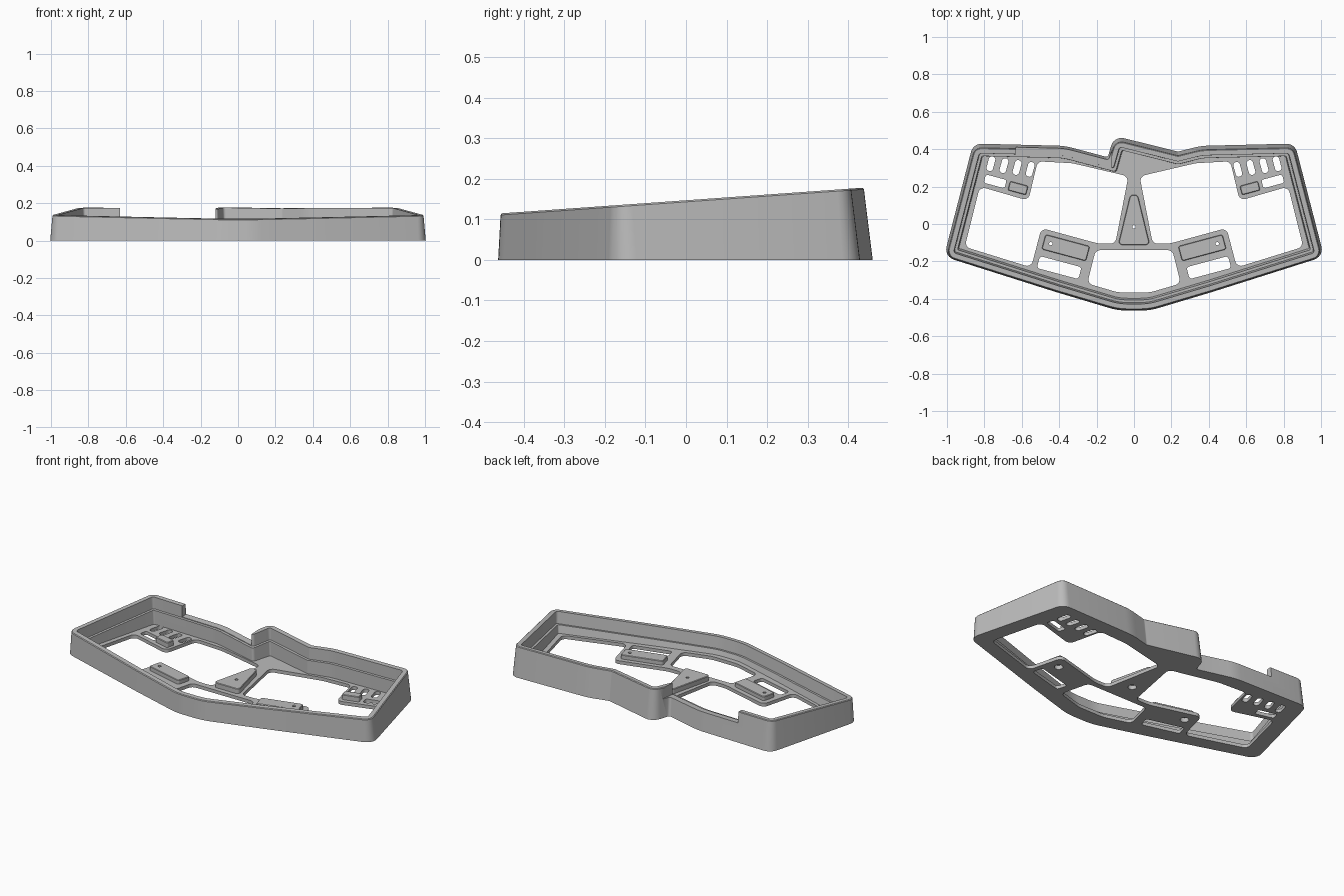
import bpy, bmesh, math
from mathutils import Vector

if "Cube" in bpy.data.objects:
    bpy.data.objects.remove(bpy.data.objects["Cube"], do_unlink=True)

grey = bpy.data.materials.new("mid grey")
grey.use_nodes = True
grey.diffuse_color = (0.5, 0.5, 0.5, 1)
grey.node_tree.nodes["Principled BSDF"].inputs["Base Color"].default_value = (0.5, 0.5, 0.5, 1)


def slope(depth):
    """Height of a plane parallel to the tilted rim, a given depth below it."""
    return lambda y: 0.147 + 0.0708 * y - depth


def flat(z):
    return lambda y: z


def mirror(pts):
    return [(-x, y) for x, y in reversed(pts)]


def corner_normals(pts):
    """Inward normals of the edges before and after every corner."""
    p = [Vector(q) for q in pts]
    edges = [(p[(i + 1) % len(p)] - p[i]).normalized() for i in range(len(p))]
    normals = [Vector((-e.y, e.x)) for e in edges]
    return [(p[i], normals[i - 1], normals[i]) for i in range(len(p))]


def rounded(pts, radius, inset=0.0, concave=None, steps=6):
    """Inset a counter-clockwise outline and round its corners; gentle bends get wide arcs."""
    ring = []
    for p, n1, n2 in corner_normals(pts):
        miter = (n1 + n2) / (1 + n1.dot(n2))
        turn = math.atan2(n1.x * n2.y - n1.y * n2.x, n1.dot(n2))
        side = 1 if turn > 0 else -1
        r = radius * (6 if abs(turn) < math.radians(25) else 1)
        r = max(r - side * inset, 0.008)
        if side < 0 and concave:
            r = concave
        centre = p + miter * (inset + side * r)
        start = math.atan2(-side * n1.y, -side * n1.x)
        for k in range(steps + 1):
            a = start + turn * k / steps
            ring.append((centre.x + r * math.cos(a), centre.y + r * math.sin(a)))
    return ring


def circle(x, y, r, sides=20):
    return [(x + r * math.cos(math.tau * k / sides), y + r * math.sin(math.tau * k / sides))
            for k in range(sides)]


def rect(x, y, w, h, degrees):
    c, s = math.cos(math.radians(degrees)), math.sin(math.radians(degrees))
    return [(x + c * a * w / 2 - s * b * h / 2, y + s * a * w / 2 + c * b * h / 2)
            for a, b in ((-1, -1), (1, -1), (1, 1), (-1, 1))]


def add_loft(bm, levels):
    """Skin a stack of (outline, height function) levels and cap both ends."""
    rings = [[bm.verts.new((x, y, height(y))) for x, y in pts] for pts, height in levels]
    n = len(rings[0])
    for a, b in zip(rings, rings[1:]):
        for i in range(n):
            j = (i + 1) % n
            bm.faces.new((a[i], a[j], b[j], b[i]))
    bm.faces.new(rings[0][::-1])
    bm.faces.new(rings[-1])


def make_object(name, solids, cutter=False):
    bm = bmesh.new()
    for levels in solids:
        add_loft(bm, levels)
    bmesh.ops.recalc_face_normals(bm, faces=bm.faces)
    mesh = bpy.data.meshes.new(name)
    bm.to_mesh(mesh)
    bm.free()
    mesh.materials.append(grey)
    obj = bpy.data.objects.new(name, mesh)
    bpy.context.collection.objects.link(obj)
    obj.hide_render = cutter
    return obj


def finish(obj, cutters):
    bpy.ops.object.select_all(action='DESELECT')
    obj.select_set(True)
    bpy.context.view_layer.objects.active = obj
    for cutter in cutters:
        mod = obj.modifiers.new("cut", 'BOOLEAN')
        mod.operation, mod.solver, mod.object = 'DIFFERENCE', 'EXACT', cutter
        bpy.ops.object.modifier_apply(modifier=mod.name)
    bpy.ops.object.shade_smooth_by_angle(angle=math.radians(25))


# Tray: drafted outer wall, tilted rim and ledge, thin flat floor
FLOOR = 0.02
outline = [(-0.085, -0.463), (0.085, -0.463), (0.42, -0.363), (1.016, -0.174),
           (0.86, 0.43), (0.36, 0.418), (0.235, 0.387), (-0.107, 0.472),
           (-0.14, 0.357), (-0.37, 0.418), (-0.86, 0.43), (-1.016, -0.174),
           (-0.42, -0.363)]


def tray_outline(inset):
    return rounded(outline, 0.058, inset, concave=0.015)


def tray_ring(inset, depth):
    lean = [(x, y - 0.055 * slope(depth)(y)) for x, y in tray_outline(inset)]
    return lean, slope(depth)


tray = make_object("tray", [[
    (tray_outline(0), flat(0)),
    tray_ring(0.012, 0.004), tray_ring(0.016, 0), tray_ring(0.042, 0),
    tray_ring(0.046, 0.07), tray_ring(0.06, 0.07),
    (tray_outline(0.066), flat(FLOOR))]])

# Floor openings, each drawn for one half and mirrored
window = [(0.03, 0.255), (0.10, -0.105), (0.19, -0.105), (0.495, -0.022),
          (0.55, -0.232), (0.905, -0.122), (0.824, 0.20), (0.565, 0.125),
          (0.515, 0.335), (0.33, 0.325)]
front_window = [(-0.25, -0.318), (-0.085, -0.366), (0.085, -0.366), (0.25, -0.318),
                (0.205, -0.14), (-0.205, -0.14)]
side_shapes = [(window, 0.032), (rect(0.40, -0.233, 0.23, 0.066, 15), 0.015),
               (rect(0.742, 0.228, 0.115, 0.046, 15), 0.012)]
for k in range(4):
    side_shapes.append((rect(0.555 + 0.07 * k, 0.292 + 0.01 * k, 0.035, 0.08, 15), 0.016))

shapes = [rounded(front_window, 0.032)]
for pts, r in side_shapes:
    shapes += [rounded(pts, r), rounded(mirror(pts), r)]
openings = make_object("openings_cutter",
                       [[(s, flat(-0.1)), (s, flat(0.4))] for s in shapes], True)

# Screw holes, wide underneath and narrow through the pads
holes = make_object("screw_hole_cutter", [[
    (circle(x, y, 0.024), flat(-0.1)), (circle(x, y, 0.024), flat(0.025)),
    (circle(x, y, 0.009), flat(0.025)), (circle(x, y, 0.009), flat(0.4))]
    for x, y in ((0, -0.015), (0.445, -0.105), (-0.445, -0.105))], True)

# Lowered stretch of the back wall
gap = [(-0.63, 0.22), (-0.12, 0.22), (-0.12, 0.6), (-0.63, 0.6)]
wall_gap = make_object("wall_gap_cutter", [[(gap, slope(0.066)), (gap, flat(0.4))]], True)

finish(tray, [openings, holes, wall_gap])


# Raised pads on the floor
def pad(name, pts, r, top):
    obj = make_object(name, [[
        (rounded(pts, r), flat(FLOOR - 0.01)),
        (rounded(pts, r), flat(top - 0.003)),
        (rounded(pts, r, 0.003), flat(top))]])
    finish(obj, [holes])


pad("centre_pad", [(-0.085, -0.112), (0.085, -0.112), (0.02, 0.155), (-0.02, 0.155)], 0.018, 0.05)
for side, flip in (("left", lambda p: p), ("right", mirror)):
    pad(side + "_front_pad", flip(rect(0.365, -0.127, 0.245, 0.082, 15)), 0.012, 0.045)
    pad(side + "_back_pad", flip(rect(0.62, 0.192, 0.10, 0.05, 15)), 0.008, 0.05)

for cutter in (openings, holes, wall_gap):
    bpy.data.objects.remove(cutter, do_unlink=True)
